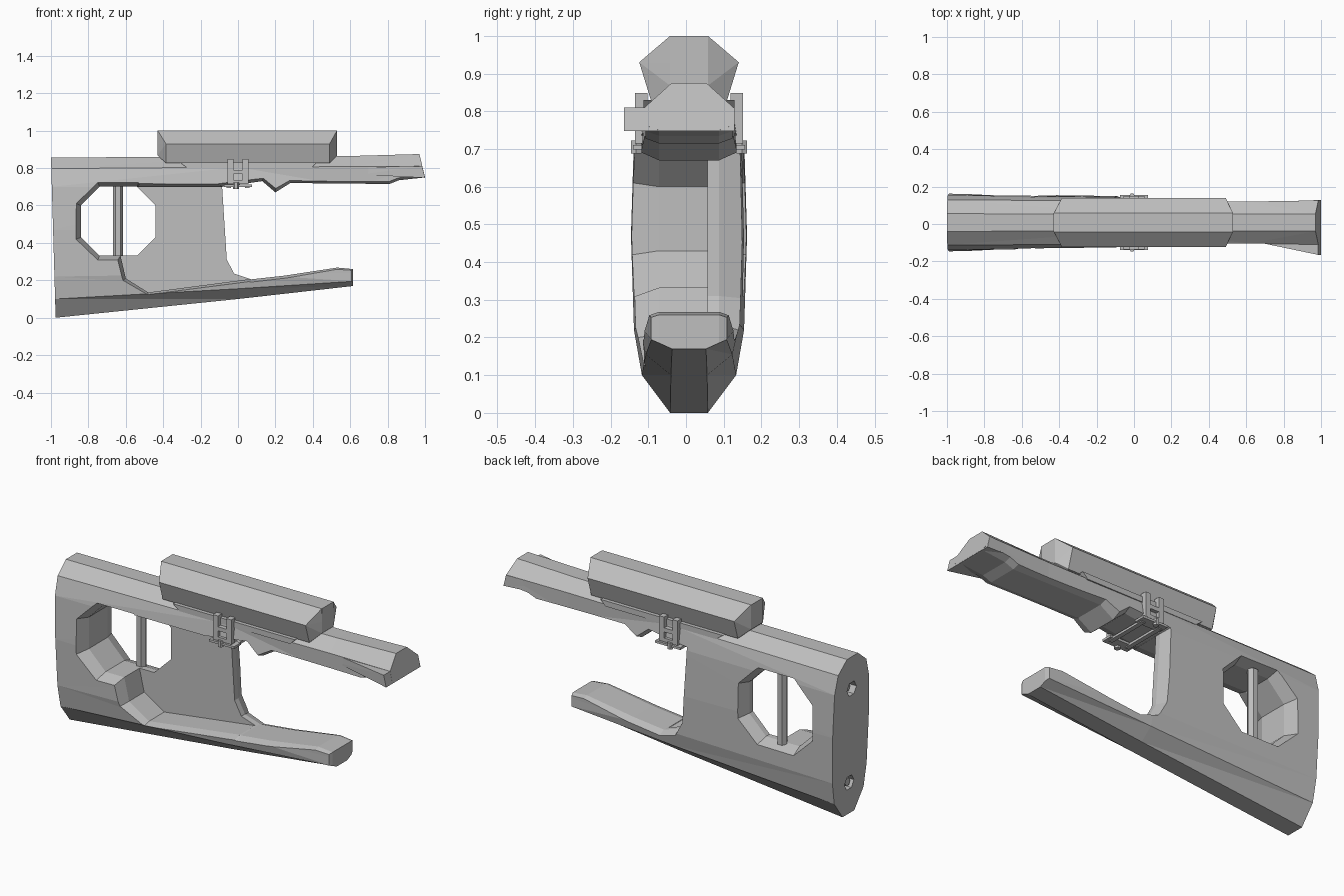
import bpy, bmesh, math
from mathutils import Vector

if "Cube" in bpy.data.objects:
    bpy.data.objects.remove(bpy.data.objects["Cube"])

CY = 0.008  # centre plane of the stock

grey = bpy.data.materials.new("plain grey")
grey.use_nodes = True
grey.diffuse_color = (0.52, 0.52, 0.52, 1)
bsdf = next(n for n in grey.node_tree.nodes if n.type == 'BSDF_PRINCIPLED')
bsdf.inputs["Base Color"].default_value = grey.diffuse_color


def loft(name, rings):
    """Closed solid skinned through rings of equal point count, normals outward."""
    bm = bmesh.new()
    rows = [[bm.verts.new(p) for p in ring] for ring in rings]
    for a, b in zip(rows, rows[1:]):
        for i in range(len(a)):
            j = (i + 1) % len(a)
            bm.faces.new((a[i], a[j], b[j], b[i]))
    bm.faces.new(rows[0][::-1])
    bm.faces.new(rows[-1])
    bmesh.ops.triangulate(bm, faces=bm.faces[:])
    if bm.calc_volume(signed=True) < 0:
        bmesh.ops.reverse_faces(bm, faces=bm.faces[:])
    mesh = bpy.data.meshes.new(name)
    bm.to_mesh(mesh)
    bm.free()
    mesh.materials.append(grey)
    obj = bpy.data.objects.new(name, mesh)
    bpy.context.collection.objects.link(obj)
    return obj


def grown(poly, d):
    """Offset a polygon outward by d with mitred corners."""
    pts = [Vector(p) for p in poly]
    n = len(pts)
    area = sum(pts[i].x * pts[(i + 1) % n].y - pts[(i + 1) % n].x * pts[i].y for i in range(n))
    s = 1 if area > 0 else -1
    out = []
    for i, p in enumerate(pts):
        e1 = (p - pts[i - 1]).normalized()
        e2 = (pts[(i + 1) % n] - p).normalized()
        n1, n2 = Vector((e1.y, -e1.x)) * s, Vector((e2.y, -e2.x)) * s
        out.append(p + (n1 + n2) * d / max(1 + n1.dot(n2), 0.3))
    return out


def side_prism(name, poly, layers):
    """Side profile (x, z) swept across y; layers are (y, growth)."""
    return loft(name, [[(p.x, y, p.y) for p in grown(poly, g)] for y, g in layers])


def box(name, x0, x1, y0, y1, z0, z1):
    return side_prism(name, [(x0, z0), (x1, z0), (x1, z1), (x0, z1)], [(y0, 0), (y1, 0)])


def hex_bar(name, centre, radius, length, axis):
    rings = []
    for t in (-length / 2, length / 2):
        ring = []
        for k in range(6):
            a = k * math.pi / 3
            u, v = radius * math.cos(a), radius * math.sin(a)
            ring.append(Vector(centre) + Vector((t, u, v) if axis == 'x' else (u, v, t)))
        rings.append(ring)
    return loft(name, rings)


def volume(mesh):
    bm = bmesh.new()
    bm.from_mesh(mesh)
    result = bm.calc_volume(signed=True)
    bm.free()
    return result


def cut(target, cutter):
    """Subtract cutter, taking the first solver that gives a sound solid."""
    cutter.hide_render = True
    before = volume(target.data)
    for solver in ('MANIFOLD', 'EXACT', 'FLOAT'):
        mod = target.modifiers.new("cut", 'BOOLEAN')
        mod.operation, mod.solver, mod.object = 'DIFFERENCE', solver, cutter
        bpy.context.view_layer.update()
        graph = bpy.context.evaluated_depsgraph_get()
        mesh = bpy.data.meshes.new_from_object(target.evaluated_get(graph))
        target.modifiers.remove(mod)
        if before * .2 < volume(mesh) < before - 1e-5:
            target.data = mesh
            break
    bpy.data.objects.remove(cutter)


def section(heights, halves, x_at):
    """Cross-section mirrored about the centre plane."""
    left = [(x_at(z), CY + h, z) for z, h in zip(heights, halves)]
    right = [(x_at(z), CY - h, z) for z, h in zip(heights, halves)]
    return left + right[::-1]


# Solid block of the stock, from butt to muzzle end
stock = loft("stock", [
    section((0, .1, .22, .47, .7, .797, .857), (.05, .125, .146, .154, .147, .12, .047),
            lambda z: -1 + .025 * (1 - z / .857)),
    section((.1, .155, .235, .45, .7, .805, .86), (.048, .115, .134, .14, .134, .117, .046),
            lambda z: 0),
    section((.17, .195, .24, .45, .7, .808, .865), (.045, .1, .1, .1, .11, .112, .046),
            lambda z: .62),
    section((.2, .23, .3, .45, .745, .81, .875), (.04, .1, .11, .12, .12, .118, .046),
            lambda z: .97 + (.875 - z) * .24),
])

# Open space in front of the grip, between fore-end and lower arm
BEVEL = [(CY - .18, .036), (CY - .08, 0), (CY + .08, 0), (CY + .18, .036)]
front_gap = [(-.085, .7), (-.06, .31), (-.02, .235), (.07, .205), (.25, .225), (.53, .268),
             (.615, .26), (.615, -.2), (1.2, -.2), (1.2, .765), (1, .75),
             (.86, .735), (.81, .715), (.28, .72), (.2, .67), (.13, .73)]
cut(stock, side_prism("gap_cutter", front_gap, BEVEL))

# Octagonal thumb hole
thumb_hole = [(-.74, .701), (-.54, .701), (-.44, .6), (-.44, .43),
              (-.54, .332), (-.74, .332), (-.84, .43), (-.84, .6)]
cut(stock, side_prism("hole_cutter", thumb_hole, BEVEL))

# Hollow on the right side, leaving the grip as a wall on the left
hollow = [(-.63, .34), (-.6, .21), (-.48, .135), (.06, .206), (.15, .3),
          (.1, .699), (-.62, .699)]
cut(stock, side_prism("hollow_cutter", hollow, [(CY - .18, .03), (CY - .08, 0), (.057, 0)]))

# Screw pockets in the butt
for label, z in (("upper", .68), ("lower", .17)):
    cut(stock, hex_bar("pocket_cutter", (-.98, CY, z), .04, .1, 'x'))
    hex_bar(label + "_butt_screw", (-.945, CY, z), .022, .05, 'x')

# Lip at the muzzle end, flaring to the right side
loft("muzzle_lip", [
    [(.65, -.095, .765), (.65, .115, .765), (.65, .115, .805), (.65, -.095, .805)],
    [(1, -.165, .748), (1, .128, .748), (.985, .128, .81), (.985, -.165, .81)],
])

# Upright rod in the thumb hole
hex_bar("thumb_hole_rod", (-.642, .095, .515), .027, .38, 'z')

# Raised cheek rest whose ends are chamfered below the top face
END, FULL = (.05, .05, .05), (.1, .132, .05)
loft("cheek_rest", [
    section((.868, .93, 1), END, lambda z: -.43),
    section((.826, .93, 1), FULL, lambda z: -.429 if z > .95 else -.385),
    section((.826, .93, 1), FULL, lambda z: .529 if z > .95 else .49),
    section((.868, .93, 1), END, lambda z: .53),
])

# Rail under the cheek rest
side_prism("rest_rail", [(-.27, .8), (.39, .8), (.42, .83), (-.31, .83)],
           [(CY - .121, 0), (CY + .121, 0)])

# Clamp: bracket on each side and a plate underneath
for side, s in (("left", 1), ("right", -1)):
    inner, outer = sorted((CY + s * .11, CY + s * .143))
    for i, x in enumerate((-.04, .04)):
        box(f"{side}_clamp_leg_{i}", x - .015, x + .015, inner, outer, .72, .848)
    box(side + "_clamp_bridge", -.04, .04, inner, outer, .768, .79)
    box(side + "_clamp_foot", -.055, .055, inner, outer, .715, .735)
    a, b = sorted((CY + s * .09, CY + s * .148))
    box(side + "_clamp_jaw", -.075, .075, a, b, .699, .711)
    hex_bar(side + "_clamp_nut", (-.01, CY + s * .14, .705), .016, .034, 'z')
for x in (-.05, .05):
    box("clamp_cross_bar", x - .012, x + .012, CY - .12, CY + .12, .694, .706)
